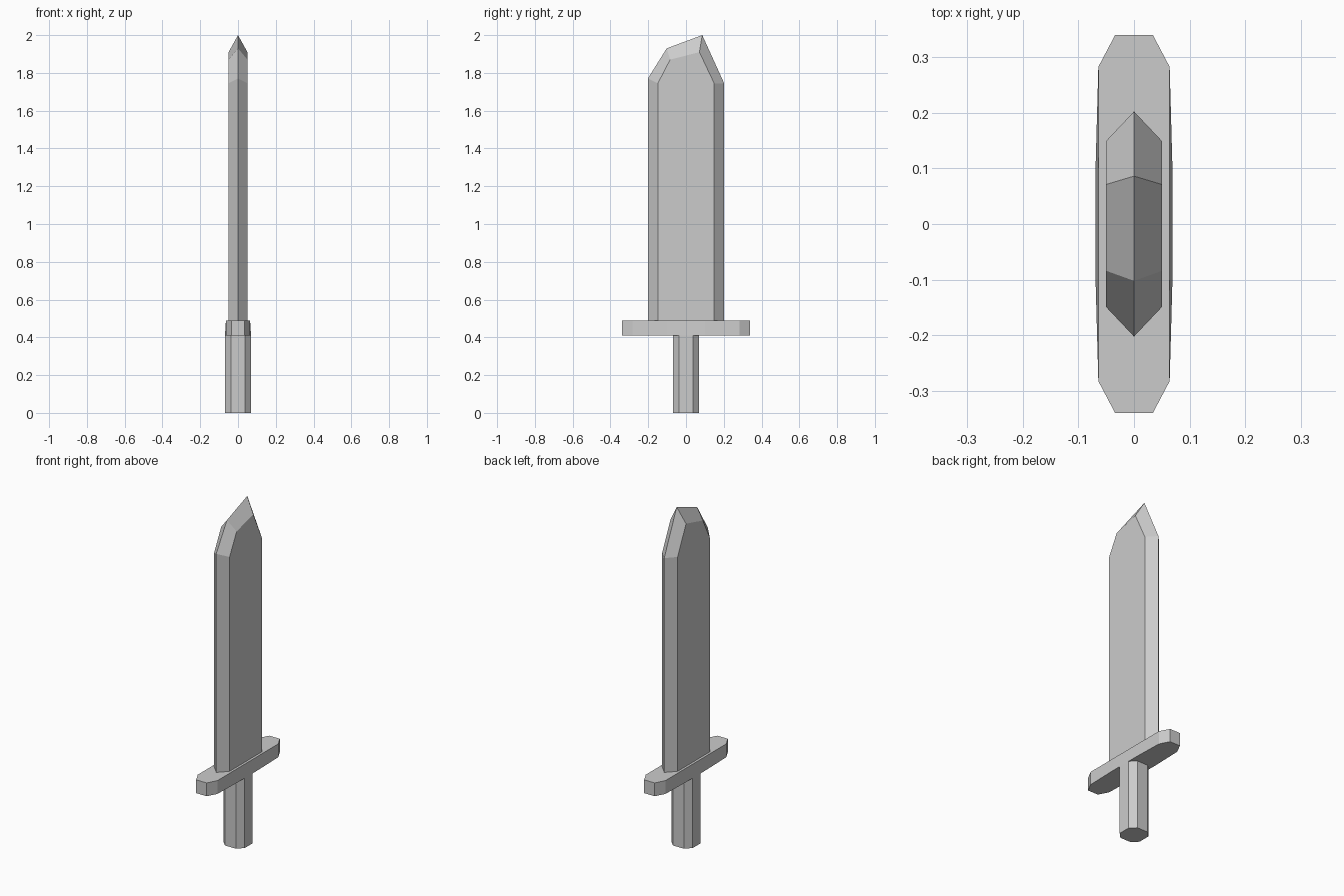
import bpy

if "Cube" in bpy.data.objects:
    bpy.data.objects.remove(bpy.data.objects["Cube"])


def loft(name, rings):
    """Skin equal-length point rings and cap both ends."""
    n = len(rings[0])
    verts = [p for ring in rings for p in ring]
    faces = [(k * n + i, k * n + (i + 1) % n,
              (k + 1) * n + (i + 1) % n, (k + 1) * n + i)
             for k in range(len(rings) - 1) for i in range(n)]
    faces += [tuple(reversed(range(n))), tuple(range(len(verts) - n, len(verts)))]
    mesh = bpy.data.meshes.new(name)
    mesh.from_pydata(verts, [], faces)
    mesh.update()
    obj = bpy.data.objects.new(name, mesh)
    bpy.context.collection.objects.link(obj)
    return obj


def four_way(quarter):
    """Mirror a quarter outline (starting near +x) into a closed loop."""
    half = quarter + [(-x, y) for x, y in reversed(quarter)]
    return half + [(-x, -y) for x, y in half]


def at_z(outline, z):
    return [(x, y, z) for x, y in outline]


# Octagonal grip
grip = four_way([(0.069, 0.036), (0.036, 0.07)])
loft("grip", [at_z(grip, 0), at_z(grip, 0.41)])

# Crossguard with clipped ends, slightly fuller on its underside
under = four_way([(0.069, 0.1), (0.064, 0.282), (0.034, 0.339)])
upper = four_way([(0.064, 0.1), (0.064, 0.282), (0.034, 0.339)])
loft("crossguard", [at_z(under, 0.41), at_z(upper, 0.488)])

# Blade: flat side faces bevelled out to a central cutting edge
edge = [(-0.202, 0.488), (0.202, 0.488), (0.202, 1.745),
        (0.086, 2.0), (-0.102, 1.93), (-0.202, 1.77)]
flat = [(-0.149, 0.488), (0.149, 0.488), (0.149, 1.745),
        (0.071, 1.91), (-0.084, 1.87), (-0.149, 1.745)]
loft("blade", [[(x, y, z) for y, z in outline]
               for x, outline in ((-0.05, flat), (0, edge), (0.05, flat))])
